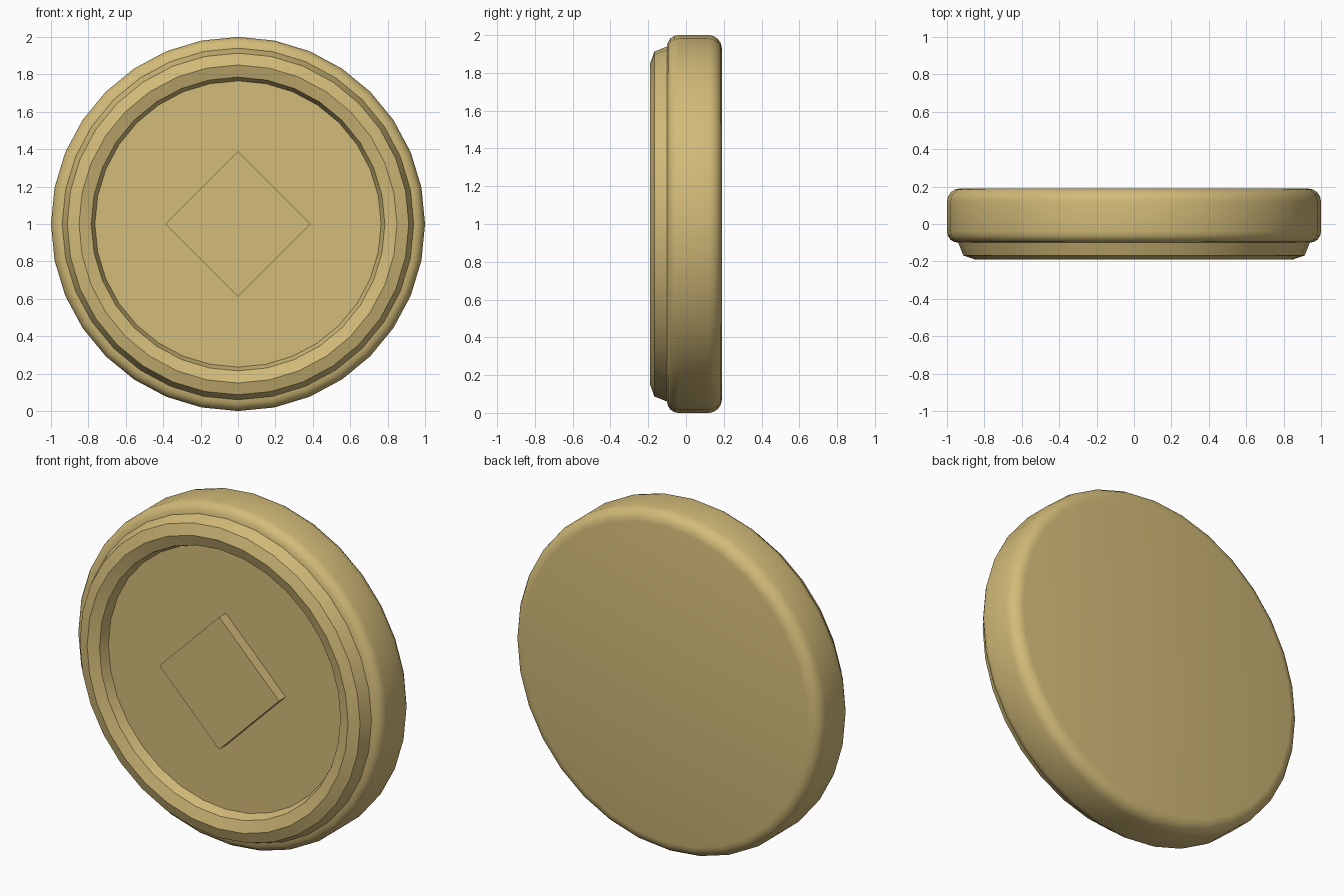
import bpy, bmesh, math

if "Cube" in bpy.data.objects:
    bpy.data.objects.remove(bpy.data.objects["Cube"])

SIDES = 32

brass = bpy.data.materials.new("pale brass")
brass.diffuse_color = (0.65, 0.50, 0.19, 1)
brass.use_nodes = True
brass.node_tree.nodes["Principled BSDF"].inputs["Base Color"].default_value = brass.diffuse_color


def finish(name, bm):
    mesh = bpy.data.meshes.new(name)
    bm.to_mesh(mesh)
    bm.free()
    mesh.materials.append(brass)
    obj = bpy.data.objects.new(name, mesh)
    bpy.context.collection.objects.link(obj)
    bpy.ops.object.select_all(action='DESELECT')
    obj.select_set(True)
    bpy.context.view_layer.objects.active = obj
    bpy.ops.object.shade_smooth_by_angle(angle=math.radians(30))
    return obj


def lathe(name, profile, cap_back=False, cap_front=False):
    """Turn (radius, y) points, listed back to front, around the y axis."""
    bm = bmesh.new()
    angles = [2 * math.pi * k / SIDES for k in range(SIDES)]
    rings = [[bm.verts.new((r * math.sin(a), y, 1 + r * math.cos(a))) for a in angles]
             for r, y in profile]
    for p, q in zip(rings, rings[1:]):
        for k in range(SIDES):
            n = (k + 1) % SIDES
            bm.faces.new((p[k], q[k], q[n], p[n]))
    if cap_back:
        bm.faces.new(rings[0])
    if cap_front:
        bm.faces.new(rings[-1][::-1])
    return finish(name, bm)


def arc(cr, cy, radius, start, end, steps=4):
    """Quarter-round points in the (radius, y) plane."""
    out = []
    for i in range(steps + 1):
        t = math.radians(start + (end - start) * i / steps)
        out.append((cr + radius * math.cos(t), cy + radius * math.sin(t)))
    return out


# Rounded disc body with flat back
body = arc(0.93, 0.12, 0.07, 90, 0) + arc(0.94, -0.04, 0.06, 0, -90)
lathe("disc_body", body, cap_back=True)

# Raised rim with bevelled crest and recessed floor
rim = [(0.94, -0.10), (0.913, -0.168), (0.85, -0.19),
       (0.785, -0.168), (0.765, -0.113)]
lathe("rim_and_floor", rim, cap_front=True)

# Raised diamond block in the centre of the floor
bm = bmesh.new()
h, front, back = 0.39, -0.175, -0.113
corners = [(0, h), (h, 0), (0, -h), (-h, 0)]
near = [bm.verts.new((x, front, 1 + z)) for x, z in corners]
far = [bm.verts.new((x, back, 1 + z)) for x, z in corners]
bm.faces.new(near[::-1])
for k in range(4):
    n = (k + 1) % 4
    bm.faces.new((far[k], near[k], near[n], far[n]))
finish("diamond_block", bm)
